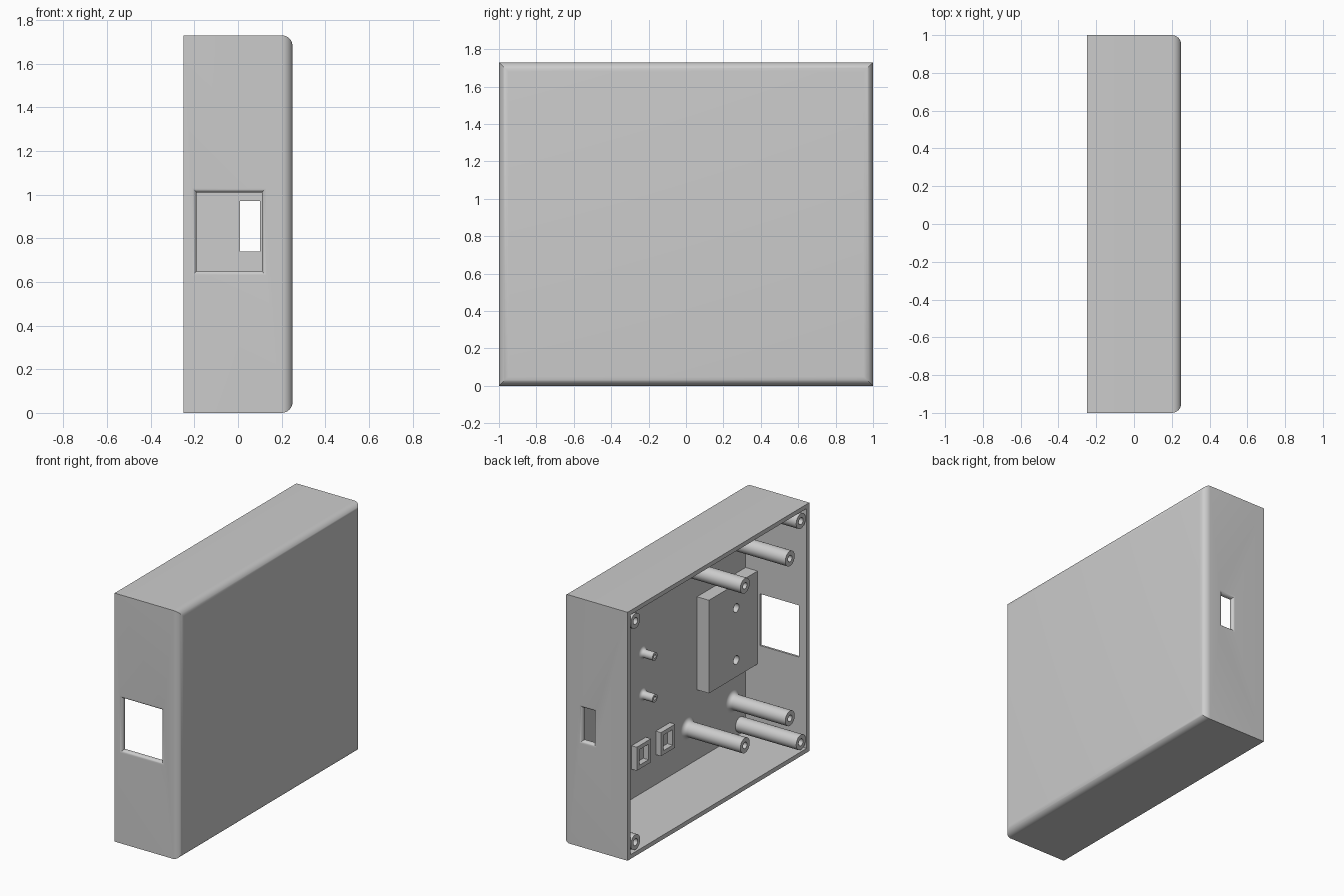
import bpy, bmesh, math

if "Cube" in bpy.data.objects:
    bpy.data.objects.remove(bpy.data.objects["Cube"])

grey = bpy.data.materials.new("plain_grey")
grey.use_nodes = True
colour = (0.604, 0.604, 0.604, 1)
grey.diffuse_color = colour
grey.node_tree.nodes["Principled BSDF"].inputs["Base Color"].default_value = colour

HEIGHT, DEPTH, WALL, FLOOR = 1.73, 0.25, 0.03, 0.22
MID = HEIGHT / 2


def loft(name, rings, wrap=False):
    """Skin a row of matching rings; cap the ends, or join last to first."""
    bm = bmesh.new()
    loops = [[bm.verts.new(p) for p in ring] for ring in rings]
    pairs = list(zip(loops, loops[1:]))
    if wrap:
        pairs.append((loops[-1], loops[0]))
    else:
        bm.faces.new(loops[0])
        bm.faces.new(loops[-1])
    for a, b in pairs:
        for i in range(len(a)):
            j = (i + 1) % len(a)
            bm.faces.new((a[i], a[j], b[j], b[i]))
    bmesh.ops.recalc_face_normals(bm, faces=bm.faces)
    mesh = bpy.data.meshes.new(name)
    bm.to_mesh(mesh)
    bm.free()
    mesh.materials.append(grey)
    obj = bpy.data.objects.new(name, mesh)
    bpy.context.collection.objects.link(obj)
    return obj


def rect_x(x, y, z, hy, hz):
    """Rectangle facing along x."""
    return [(x, y + a * hy, z + b * hz) for a, b in ((-1, -1), (1, -1), (1, 1), (-1, 1))]


def rect_y(y, x, z, hx, hz):
    """Rectangle facing along y."""
    return [(x + a * hx, y, z + b * hz) for a, b in ((-1, -1), (1, -1), (1, 1), (-1, 1))]


def circle_x(x, y, z, r, n=32):
    """Circle facing along x."""
    turns = [2 * math.pi * i / n for i in range(n)]
    return [(x, y + r * math.cos(t), z + r * math.sin(t)) for t in turns]


def fillet(f, steps=8):
    """Quarter round as (margin, distance) pairs."""
    angles = [math.pi / 2 * i / steps for i in range(steps + 1)]
    return [(f * (1 - math.sin(a)), f * (1 - math.cos(a))) for a in angles]


def cut(obj, cutters):
    bpy.context.view_layer.objects.active = obj
    for c in cutters:
        mod = obj.modifiers.new("cut", "BOOLEAN")
        mod.operation, mod.solver, mod.object = "DIFFERENCE", "EXACT", c
        bpy.ops.object.modifier_apply(modifier=mod.name)
        bpy.data.objects.remove(c)


def window(name, side, x, z, hx, hz):
    """Cutter for an opening with rounded outer edges in a y wall."""
    f = 0.02
    steps = [(f, -f)] + fillet(f) + [(0, 2 * WALL)]
    return loft(name, [rect_y(side * (1 - d), x, z, hx + m, hz + m) for m, d in steps])


def post(name, y, z, tip, r, hole, flare=0):
    """Hollow post standing on the floor, optionally flared at its foot."""
    rings = [circle_x(FLOOR + 0.005, y, z, r + flare)]
    if flare:
        rings += [circle_x(FLOOR - d, y, z, r + m) for m, d in fillet(flare)]
    rings += [circle_x(tip, y, z, r), circle_x(tip, y, z, hole),
              circle_x(FLOOR - 0.02, y, z, hole)]
    return loft(name, rings)


# Open case with mitred rounding around the closed face
R = 0.05
profile = [(-DEPTH, 0)] + [(DEPTH - m, d) for m, d in fillet(R)]
case = loft("case", [rect_x(x, 0, MID, 1 - d, MID - d) for x, d in profile])
cavity = loft("cavity", [rect_x(x, 0, MID, 1 - WALL, MID - WALL) for x in (-0.4, FLOOR)])
cut(case, [cavity,
           window("front_opening", -1, -0.04, 0.83, 0.15, 0.18),
           window("back_opening", 1, 0.055, 0.855, 0.045, 0.115)])
parts = [case]

# Corner screw posts
for y in (-0.91, 0.91):
    for z in (0.095, HEIGHT - 0.095):
        parts.append(post("corner_post", y, z, -0.248, 0.052, 0.024))

# Long board standoffs
for y in (-0.83, -0.335):
    for z in (0.285, 1.397):
        parts.append(post("standoff", y, z, -0.22, 0.052, 0.022, 0.03))

# Short pegs
for z in (0.709, 1.0):
    parts.append(post("short_peg", 0.159, z, 0.128, 0.028, 0.012, 0.022))

# Mounting block with two holes, against the front wall
block = loft("mounting_block", [rect_x(x, -0.706, 0.84, 0.27, 0.324) for x in (0.128, FLOOR + 0.005)])
cut(block, [loft("block_hole", [circle_x(x, -0.736, z, 0.03) for x in (0.1, FLOOR - 0.005)])
            for z in (0.634, 0.996)])
parts.append(block)

# Small rectangular frames on the floor
for y in (0.206, -0.06):
    top, foot = 0.18, FLOOR + 0.005
    rings = [rect_x(x, y, 0.32, 0.078 - m, 0.082 - m)
             for x, m in ((foot, 0), (top, 0), (top, 0.028), (foot, 0.028))]
    parts.append(loft("small_frame", rings, wrap=True))

# Smooth the round surfaces, keep hard edges
bpy.ops.object.select_all(action="DESELECT")
for p in parts:
    p.select_set(True)
bpy.context.view_layer.objects.active = case
bpy.ops.object.shade_smooth_by_angle(angle=math.radians(30))
